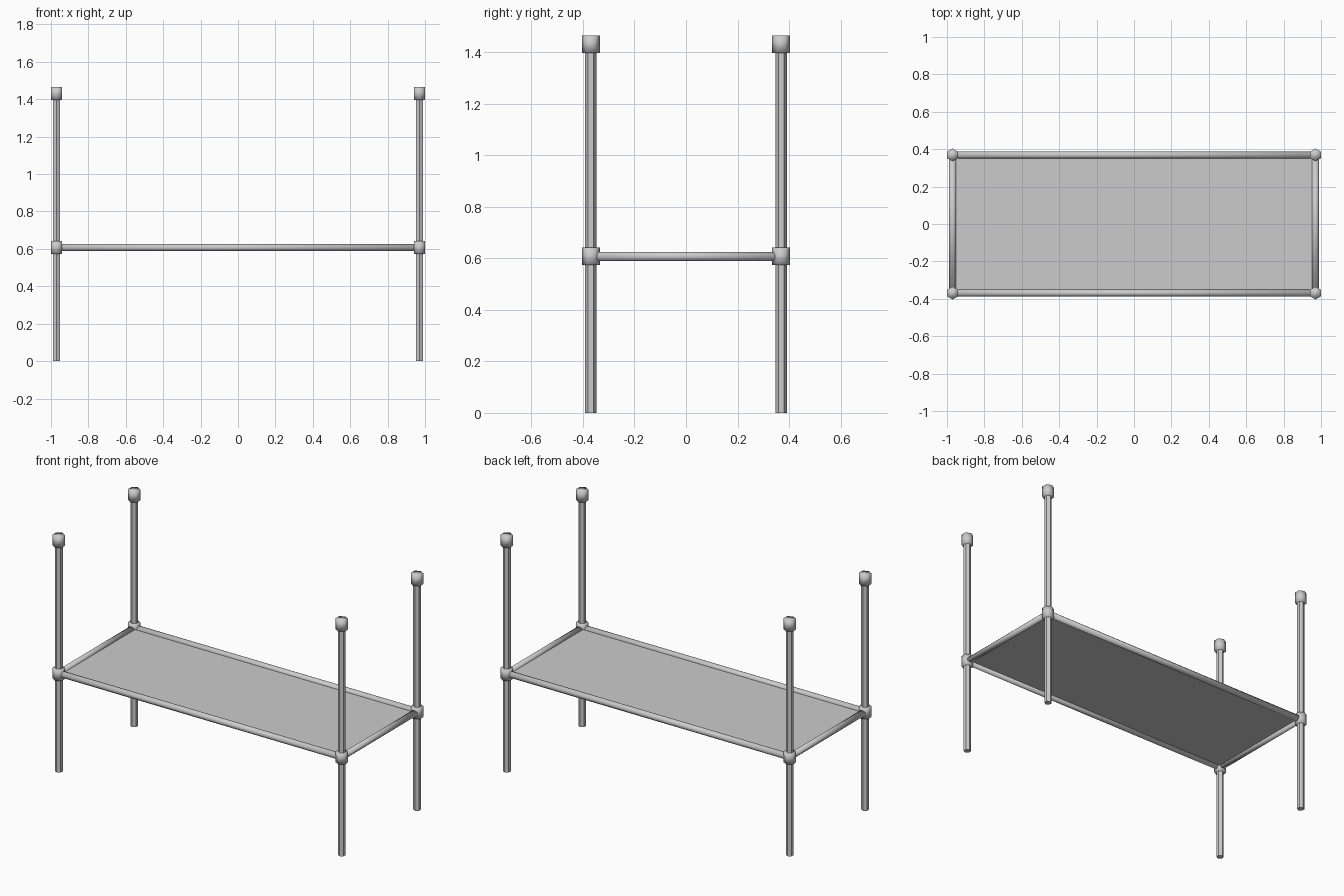
import bpy
from math import pi

if "Cube" in bpy.data.objects:
    bpy.data.objects.remove(bpy.data.objects["Cube"])

PX, PY = 0.97, 0.369      # post positions
RAIL_Z = 0.607            # rail and panel height
CAP_H = 0.068


def prism(name, sides, radius, length, loc, rot=(0, 0, 0), spin=0.0, smooth=False):
    """Capped prism along local z, with its spin baked into the mesh."""
    bpy.ops.mesh.primitive_cylinder_add(vertices=sides, radius=radius, depth=length)
    ob = bpy.context.object
    ob.name = name
    ob.rotation_euler = (0, 0, spin)
    bpy.ops.object.transform_apply(location=False, rotation=True, scale=False)
    ob.location = loc
    ob.rotation_euler = rot
    if smooth:
        bpy.ops.object.shade_smooth()
    return ob


# Corner posts with a collar at the rails and a cap on top
for sx, xn in ((-1, "left"), (1, "right")):
    for sy, yn in ((-1, "front"), (1, "back")):
        x, y = sx * PX, sy * PY
        tag = f"{yn}_{xn}"
        prism(f"post_{tag}", 6, 0.022, 1.42, (x, y, 0.71))
        prism(f"collar_{tag}", 6, 0.0345, CAP_H, (x, y, RAIL_Z), smooth=True)
        prism(f"cap_{tag}", 6, 0.0345, CAP_H, (x, y, 1.465 - CAP_H / 2), smooth=True)

# Long rails, front and back
for sy, yn in ((-1, "front"), (1, "back")):
    prism(f"long_rail_{yn}", 8, 0.0195, 2 * PX, (0, sy * PY, RAIL_Z),
          rot=(0, pi / 2, 0), spin=pi / 8, smooth=True)

# Short rails, left and right
for sx, xn in ((-1, "left"), (1, "right")):
    prism(f"short_rail_{xn}", 8, 0.0195, 2 * PY, (sx * PX, 0, RAIL_Z),
          rot=(pi / 2, 0, 0), spin=pi / 8, smooth=True)

# Thin panel stretched between the rails
bpy.ops.mesh.primitive_plane_add(size=2, location=(0, 0, RAIL_Z))
panel = bpy.context.object
panel.name = "panel"
panel.scale = (PX, PY, 1)
